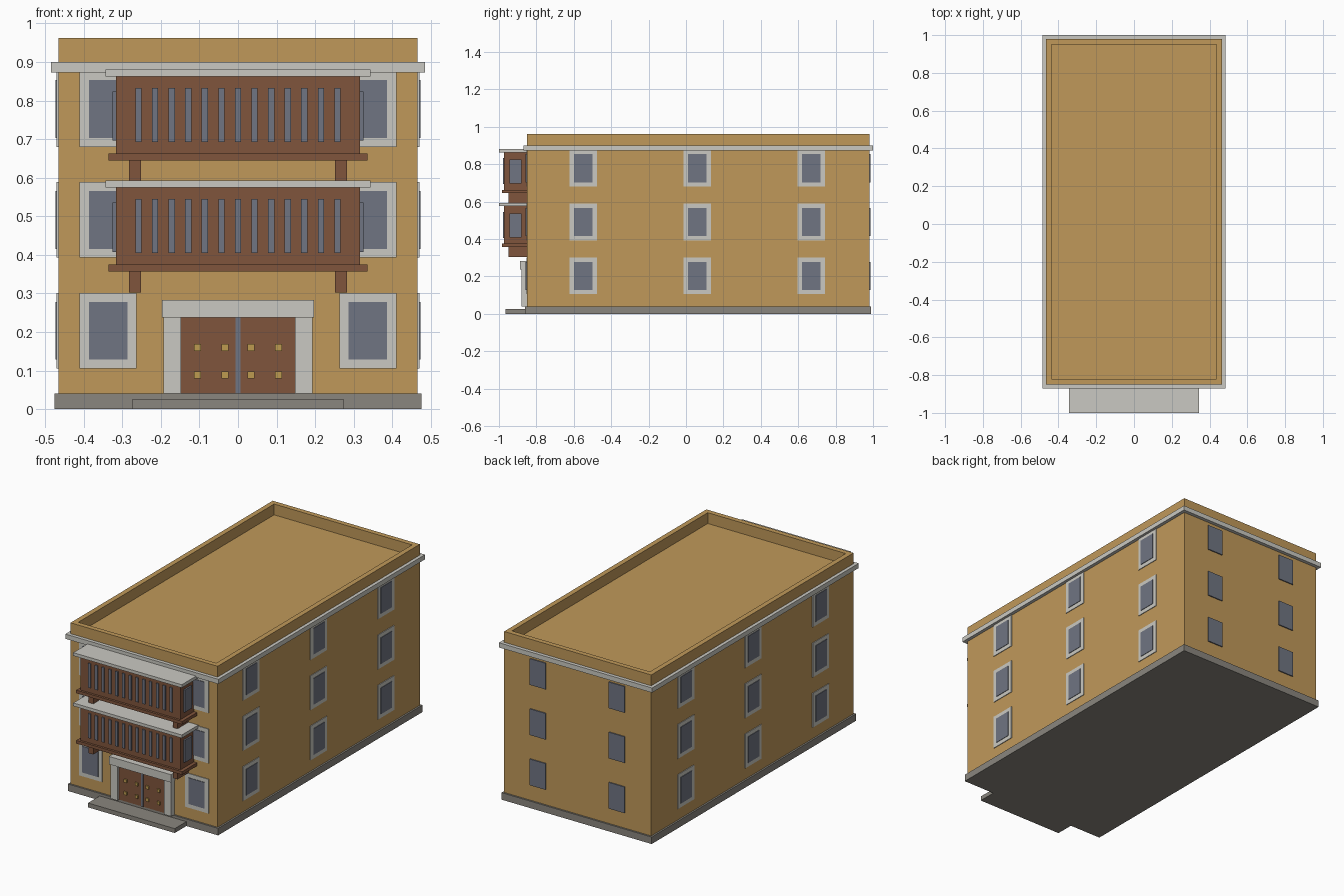
import bpy

if "Cube" in bpy.data.objects:
    bpy.data.objects.remove(bpy.data.objects["Cube"])


def material(name, rgb):
    m = bpy.data.materials.new(name)
    lin = [(c / 255 / 12.92) if c < 11 else ((c / 255 + 0.055) / 1.055) ** 2.4 for c in rgb]
    m.diffuse_color = (*lin, 1)
    m.use_nodes = True
    m.node_tree.nodes["Principled BSDF"].inputs["Base Color"].default_value = m.diffuse_color
    return m


OCHRE = material("ochre plaster", (192, 153, 90))
STONE = material("pale stone", (202, 201, 194))
WOOD = material("brown wood", (128, 85, 60))
GLASS = material("blue grey glass", (112, 117, 130))
GREY = material("grey plinth", (138, 134, 126))
GOLD = material("brass", (190, 155, 80))

FACES = [(0, 2, 3, 1), (4, 5, 7, 6), (0, 1, 5, 4), (2, 6, 7, 3), (0, 4, 6, 2), (1, 3, 7, 5)]


def boxes(name, mat, items):
    """One object made of boxes given as (x0, x1, y0, y1, z0, z1)."""
    verts, faces = [], []
    for x0, x1, y0, y1, z0, z1 in items:
        n = len(verts)
        verts += [(x, y, z) for z in (z0, z1) for y in (y0, y1) for x in (x0, x1)]
        faces += [tuple(n + i for i in f) for f in FACES]
    me = bpy.data.meshes.new(name)
    me.from_pydata(verts, [], faces)
    me.materials.append(mat)
    ob = bpy.data.objects.new(name, me)
    bpy.context.collection.objects.link(ob)
    return ob


def ring(x, y0, y1, t, z0, z1):
    """Four walls of thickness t inside the given outline."""
    return [(-x, x, y0, y0 + t, z0, z1), (-x, x, y1 - t, y1, z0, z1),
            (-x, -x + t, y0 + t, y1 - t, z0, z1), (x - t, x, y0 + t, y1 - t, z0, z1)]


W, F, B = 0.466, -0.85, 0.98      # half width, front and back of the walls
ROOF, TOP = 0.90, 0.962
FLOORS = [0.203 + 0.2875 * i for i in range(3)]   # window centre heights

# Main masses
boxes("walls", OCHRE, [(-W, W, F, B, 0.04, ROOF)])
boxes("parapet", OCHRE, ring(W, F, B, 0.029, ROOF, TOP))
boxes("cornice", STONE, ring(W + 0.019, F - 0.02, B + 0.02, 0.02, 0.873, ROOF))
boxes("plinth", GREY, [(-W - 0.01, W + 0.01, F - 0.01, B + 0.01, 0, 0.04)])
boxes("entrance_step", GREY, [(-0.275, 0.275, -0.965, F - 0.01, 0, 0.025)])

# Windows: framed on front and sides, plain panes at the back
frames, panes = [], []
for z in FLOORS:
    for s in (-1, 1):
        for hw, hz, d, out in ((0.074, 0.098, 0.004, frames), (0.05, 0.075, 0.007, panes)):
            c = s * 0.337
            out.append((c - hw, c + hw, F - d, F, z - hz, z + hz))
            for y in (-0.55, 0.06, 0.67):
                xs = sorted((s * W, s * (W + d)))
                out.append((*xs, y - hw, y + hw, z - hz, z + hz))
        c = s * 0.25
        panes.append((c - 0.05, c + 0.05, B, B + 0.006, z - 0.075, z + 0.075))
boxes("window_frames", STONE, frames)
boxes("window_panes", GLASS, panes)

# Enclosed balconies
for name, z in (("lower", 0.357), ("upper", 0.645)):
    boxes(name + "_balcony_floor", WOOD, [(-0.336, 0.336, -0.985, F, z, z + 0.018)])
    boxes(name + "_balcony_body", WOOD, [(-0.316, 0.316, -0.972, F, z + 0.018, z + 0.218)])
    boxes(name + "_balcony_roof", STONE, [(-0.344, 0.344, -1.0, F, z + 0.218, z + 0.236)])
    boxes(name + "_balcony_brackets", WOOD,
          [(c - 0.015, c + 0.015, -0.95, F, z - 0.054, z) for c in (-0.267, 0.267)])
    slits = [(x - 0.008, x + 0.008, -0.978, -0.972, z + 0.048, z + 0.188)
             for x in (-0.258 + 0.043 * i for i in range(13))]
    sides = [(*sorted((s * 0.316, s * 0.325)), -0.945, -0.88, z + 0.051, z + 0.179)
             for s in (-1, 1)]
    boxes(name + "_balcony_glazing", GLASS, slits + sides)

# Entrance
boxes("door_surround", STONE,
      [(-0.193, -0.148, -0.88, F, 0.04, 0.238), (0.148, 0.193, -0.88, F, 0.04, 0.238),
       (-0.197, 0.197, -0.887, F, 0.238, 0.283)])
boxes("door_leaves", WOOD, [(-0.148, -0.006, -0.865, F, 0.04, 0.238),
                            (0.006, 0.148, -0.865, F, 0.04, 0.238)])
boxes("door_centre_strip", GLASS, [(-0.006, 0.006, -0.868, F, 0.04, 0.238)])
boxes("door_studs", GOLD, [(x - 0.009, x + 0.009, -0.872, -0.865, z - 0.009, z + 0.009)
                           for x in (-0.105, -0.034, 0.034, 0.105) for z in (0.089, 0.16)])
